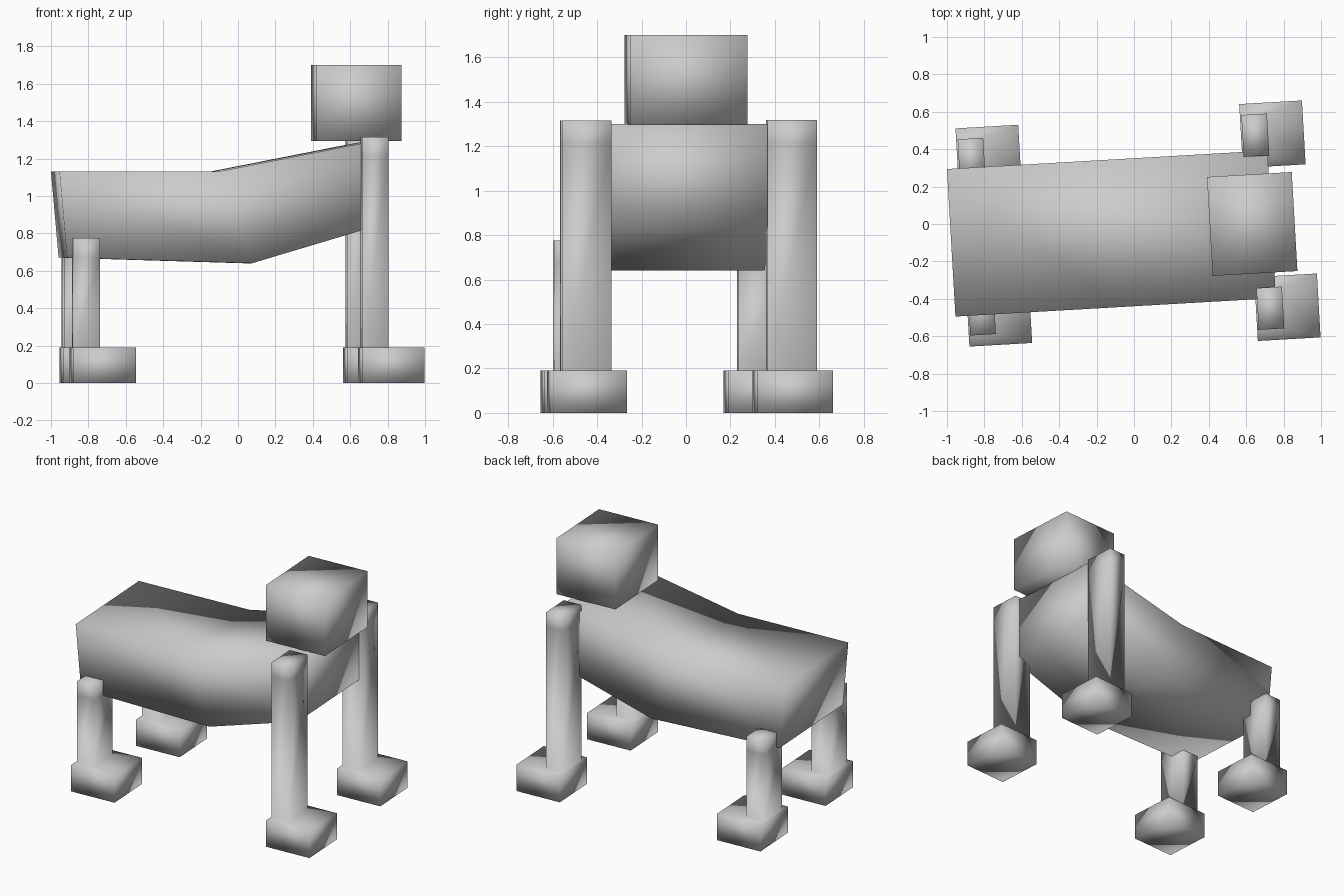
import bpy, bmesh, math

if "Cube" in bpy.data.objects:
    bpy.data.objects.remove(bpy.data.objects["Cube"])

TURN = math.radians(3.3)  # whole animal is turned slightly about z


def loft(name, rings, location):
    """Skin a stack of four-cornered rings, cap both ends, shade smooth."""
    bm = bmesh.new()
    loops = [[bm.verts.new(p) for p in ring] for ring in rings]
    for a, b in zip(loops, loops[1:]):
        for i in range(4):
            j = (i + 1) % 4
            bm.faces.new((a[i], a[j], b[j], b[i]))
    bm.faces.new(loops[0])
    bm.faces.new(loops[-1])
    bmesh.ops.recalc_face_normals(bm, faces=bm.faces)
    for f in bm.faces:
        f.smooth = True
    mesh = bpy.data.meshes.new(name)
    bm.to_mesh(mesh)
    bm.free()
    ob = bpy.data.objects.new(name, mesh)
    ob.location = location
    ob.rotation_euler.z = TURN
    bpy.context.collection.objects.link(ob)
    return ob


def flat_ring(x0, x1, half_y, z):
    return [(x0, -half_y, z), (x1, -half_y, z), (x1, half_y, z), (x0, half_y, z)]


def cross_ring(xb, zb, xt, zt, h):
    return [(xb, -h, zb), (xb, h, zb), (xt, h, zt), (xt, -h, zt)]


# Body: rump, belly bend and chest sections
sections = [(-0.94, 0.67, -0.981, 1.13),
            (0.05, 0.64, -0.13, 1.13),
            (0.735, 0.845, 0.735, 1.30)]
loft("body", [cross_ring(*s, 0.395) for s in sections], (0.002, -0.044, 0))

# Head block
loft("head", [flat_ring(-0.227, 0.227, 0.265, z) for z in (1.295, 1.70)],
     (0.632, 0.0, 0))

# Legs: each paw narrows into an upright shank along its rear edge
legs = {"front_leg_near": (0.82, -0.445, 1.315),
        "front_leg_far": (0.74, 0.48, 1.317),
        "rear_leg_near": (-0.722, -0.475, 0.775),
        "rear_leg_far": (-0.777, 0.35, 0.775)}
for name, (x, y, top) in legs.items():
    paw = [flat_ring(-0.168, 0.168, 0.171, z) for z in (0.0, 0.19)]
    shank = [flat_ring(-0.16, -0.023, 0.112, z) for z in (0.19, top - 0.1, top)]
    loft(name, paw + shank, (x, y, 0))
